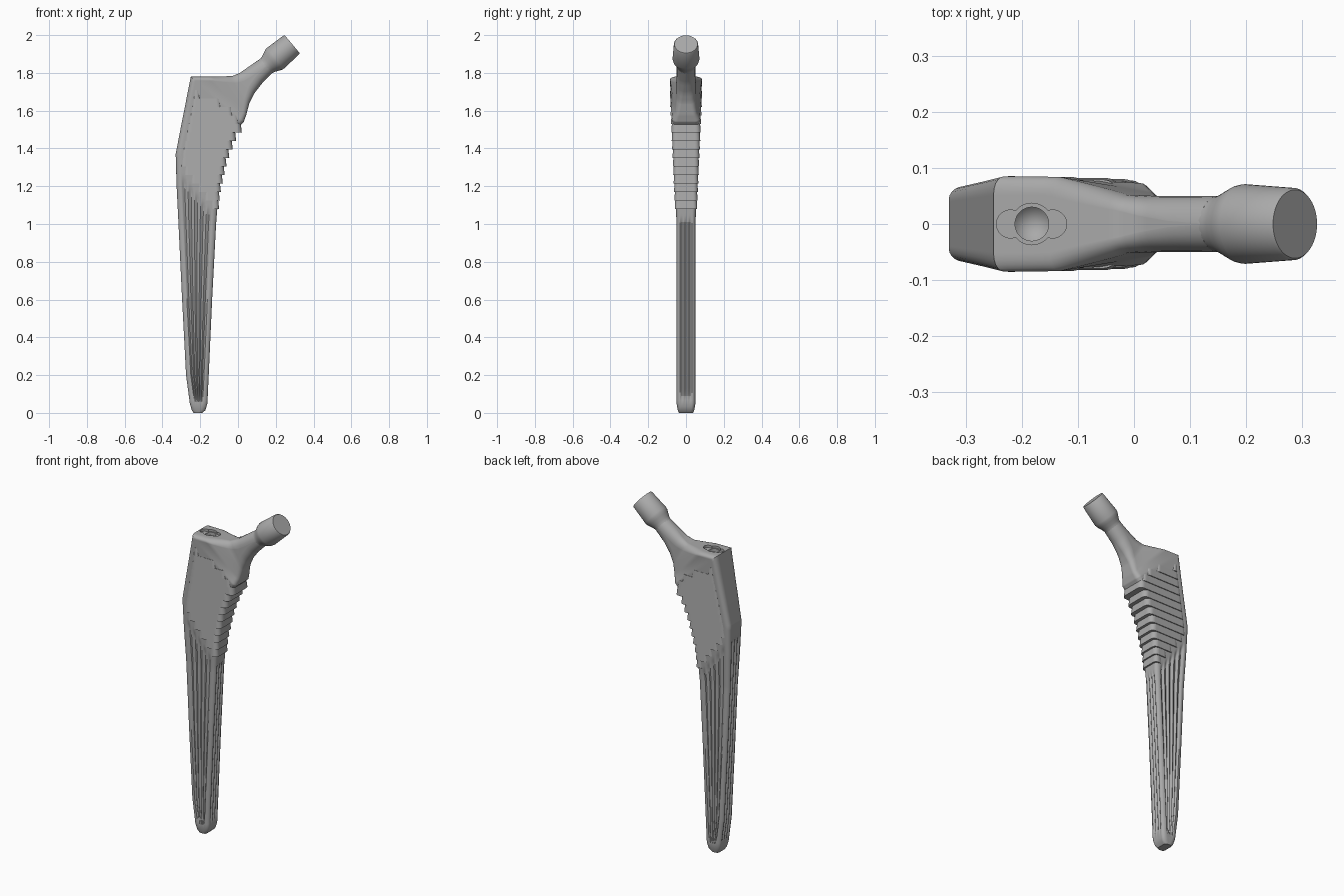
import bpy
import bmesh
import math
from mathutils import Vector, Matrix

default_cube = bpy.data.objects.get("Cube")
if default_cube:
    bpy.data.objects.remove(default_cube)

# Single brushed metal colour
metal = bpy.data.materials.new("grey metal")
metal.use_nodes = True
GREY = (0.4, 0.4, 0.4, 1)
metal.diffuse_color = GREY
metal.node_tree.nodes["Principled BSDF"].inputs["Base Color"].default_value = GREY


def finish(bm, name):
    """Turn a bmesh into a named, smooth-shaded object."""
    bmesh.ops.remove_doubles(bm, verts=bm.verts, dist=1e-5)
    bmesh.ops.recalc_face_normals(bm, faces=bm.faces)
    mesh = bpy.data.meshes.new(name)
    bm.to_mesh(mesh)
    bm.free()
    mesh.materials.append(metal)
    obj = bpy.data.objects.new(name, mesh)
    bpy.context.collection.objects.link(obj)
    return obj


def smooth(obj):
    bpy.ops.object.select_all(action='DESELECT')
    obj.select_set(True)
    bpy.context.view_layer.objects.active = obj
    bpy.ops.object.shade_smooth_by_angle(angle=math.radians(32))


def loft(bm, rings):
    """Skin a list of closed rings and cap both ends."""
    rows = [[bm.verts.new(p) for p in ring] for ring in rings]
    count = len(rows[0])
    for low, high in zip(rows, rows[1:]):
        for i in range(count):
            j = (i + 1) % count
            bm.faces.new((low[i], low[j], high[j], high[i]))
    bm.faces.new(rows[0][::-1])
    bm.faces.new(rows[-1])


def lathe(name, profile, matrix, steps=48):
    """Turn (radius, height) points about the local z axis."""
    bm = bmesh.new()
    verts = [bm.verts.new((r, 0, h)) for r, h in profile]
    edges = [bm.edges.new(pair) for pair in zip(verts, verts[1:])]
    bmesh.ops.spin(bm, geom=verts + edges, cent=(0, 0, 0), axis=(0, 0, 1),
                   angle=math.tau, steps=steps)
    bm.transform(matrix)
    return finish(bm, name)


def clamp(t):
    return max(0.0, min(1.0, t))


def half_depth(z):
    """The front and back faces spread apart towards the shoulder."""
    return 0.05 + 0.045 * max(0, z - 1)


def flute_mask(x, z):
    """Flutes fade out at the tip and along a slanted upper limit."""
    limit = 1.27 - 1.25 * (x + 0.3)
    return clamp((limit - z) / 0.04) * clamp((z - 0.05) / 0.06)


def section(left, right, a, b, roundness=0, flute=0):
    """Rounded trapezoid between two outline points, with optional flutes."""
    centre, span = (left + right) / 2, right - left
    w, direction = span.length / 2, span.normalized()
    rx = min(0.025, w * 0.9) * (1 - roundness) + w * 0.98 * roundness
    corner = 0.35 + 0.63 * roundness
    ra, rb = a * corner, b * corner
    sides = [((-w + rx, -a), (w - rx, -b), (0, -1), 5),
             ((w, rb - b), (w, b - rb), (1, 0), 3),
             ((w - rx, b), (rx - w, a), (0, 1), 5),
             ((-w, a - ra), (-w, ra - a), (-1, 0), 3)]
    pivots = [(w - rx, rb - b, rb), (w - rx, b - rb, rb),
              (rx - w, a - ra, ra), (rx - w, ra - a, ra)]
    ring = []
    for k, (start, end, normal, flutes) in enumerate(sides):
        start, end, normal = Vector(start), Vector(end), Vector(normal)
        for i in range(flutes * 8 + 1):
            p = start.lerp(end, i / (flutes * 8))
            spot = centre + direction * p.x
            groove = math.sin(math.pi * i / 8) ** 2
            p = p - normal * flute * groove * flute_mask(spot.x, spot.y)
            ring.append(p)
        cx, cy, ry = pivots[k]
        for i in range(1, 5):
            angle = math.pi / 2 * (k - 1 + i / 5)
            ring.append(Vector((cx + rx * math.cos(angle), cy + ry * math.sin(angle))))
    result = []
    for p in ring:
        spot = centre + direction * p.x
        result.append((spot.x, p.y, spot.y))
    return result


# Stem outline: height, lateral x, medial x
outline = [(0, -0.235, -0.188), (0.015, -0.245, -0.172), (0.05, -0.255, -0.162),
           (0.2, -0.275, -0.155), (0.6, -0.296, -0.137), (1, -0.315, -0.116),
           (1.2, -0.325, -0.1), (1.37, -0.33, -0.062), (1.5, -0.305, -0.01)]
keys = []
for z, lx, rx in outline:
    depth = half_depth(z) - 0.012 * clamp(1 - z / 0.03)
    keys.append((Vector((lx, z)), Vector((rx, z)), depth, depth, 0))

# Shoulder and neck: sections swing round to face along the neck
swing = [(-0.25, 1.78, 0.03, 1.54, 0.085, 0.073, 0),
         (-0.15, 1.78, 0.043, 1.575, 0.084, 0.058, 0),
         (-0.03, 1.783, 0.06, 1.64, 0.052, 0.05, 0.25),
         (0.01, 1.8, 0.085, 1.69, 0.05, 0.05, 0.55),
         (0.06, 1.835, 0.127, 1.744, 0.05, 0.05, 0.85),
         (0.118, 1.875, 0.182, 1.799, 0.05, 0.05, 1)]
for lx, lz, rx, rz, a, b, roundness in swing:
    keys.append((Vector((lx, lz)), Vector((rx, rz)), a, b, roundness))

rings = []
for low, high in zip(keys, keys[1:]):
    reach = max((high[0] - low[0]).length, (high[1] - low[1]).length)
    steps = max(1, round(reach / 0.016))
    for i in range(steps):
        t = i / steps
        mixed = [p.lerp(q, t) if isinstance(p, Vector) else p + (q - p) * t
                 for p, q in zip(low, high)]
        rings.append(section(*mixed, flute=0.009))
rings.append(section(*keys[-1]))
bm = bmesh.new()
loft(bm, rings)
stem = finish(bm, "fluted_stem_and_neck")

# Threaded socket and slot sunk into the shoulder
slot = [(0, -0.014), (0.025, -0.014), (0.025, 0.04), (0, 0.04)]
socket = [(0, -0.06), (0.03, -0.03), (0.03, -0.012), (0.037, -0.012),
          (0.037, 0.04), (0, 0.04)]
for x, profile in ((-0.22, slot), (-0.145, slot), (-0.182, socket)):
    cutter = lathe("socket_cutter", profile, Matrix.Translation((x, 0, 1.78)))
    cutter.hide_render = True
    cut = stem.modifiers.new("socket", 'BOOLEAN')
    cut.operation, cut.solver, cut.object = 'DIFFERENCE', 'EXACT', cutter
    bpy.context.view_layer.objects.active = stem
    bpy.ops.object.modifier_apply(modifier=cut.name)
    bpy.data.objects.remove(cutter)
smooth(stem)


def edge_at(z, column):
    """Outline x at a height; column 1 is lateral, 2 is medial."""
    points = outline + [(1.54, -0.297, 0.022), (1.78, -0.25, 0.022)]
    for p, q in zip(points, points[1:]):
        if z <= q[0]:
            return p[column] + (q[column] - p[column]) * (z - p[0]) / (q[0] - p[0])
    return points[-1][column]


# Stepped grip tiers around the upper stem, under an arched upper limit
PITCH = 0.045
bm = bmesh.new()
for tier in range(14):
    z0 = 1.08 + tier * PITCH
    z1 = z0 + PITCH
    lateral = max(edge_at(z1, 1) + 0.022, -0.3 + (1.27 - z0) / 1.25)
    medial = edge_at(z1, 2)
    if z1 > 1.54:
        rise = clamp((z1 - 1.54) / 0.18)
        medial = -0.25 + 0.26 * (1 - rise ** 2) ** 0.75
    if medial - lateral < 0.012:
        continue
    pair = []
    for z, proud in ((z0, 0.006), (z1, 0.001)):
        depth = half_depth(z) + proud
        pair.append(section(Vector((lateral, z)), Vector((medial + proud, z)), depth, depth))
    loft(bm, pair)
smooth(finish(bm, "stepped_grip_tiers"))

# Tapered head at the end of the neck
axis = Vector((0.766, 0, 0.643))
place = Matrix.Translation((0.287, 0, 1.952)) @ axis.to_track_quat('Z', 'Y').to_matrix().to_4x4()
head = [(0, -0.2), (0.049, -0.2), (0.05, -0.175), (0.054, -0.162), (0.063, -0.142),
        (0.069, -0.128), (0.071, -0.116), (0.0645, -0.005), (0.061, 0), (0, 0)]
smooth(lathe("tapered_head", head, place))
